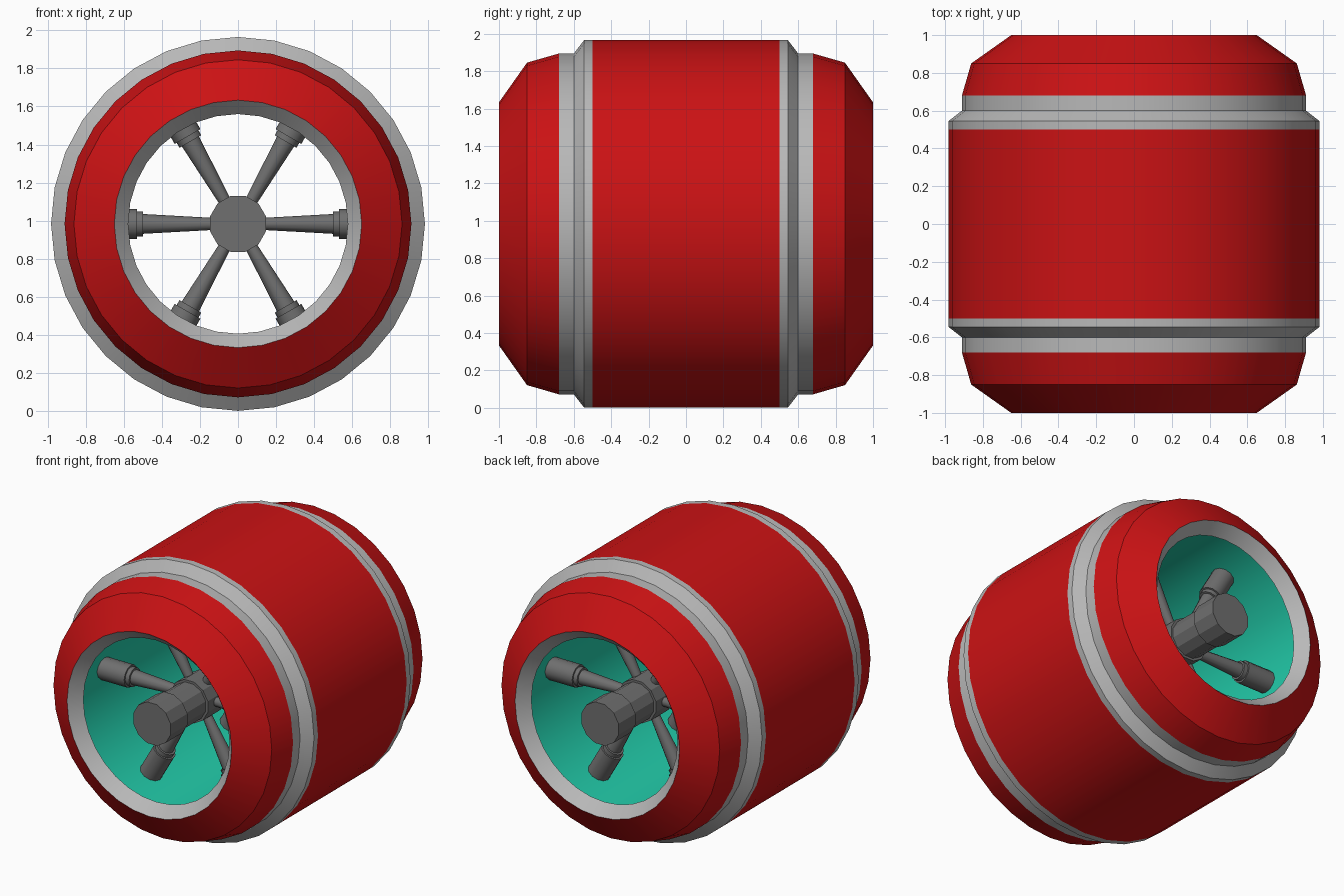
import bpy, bmesh, math
from mathutils import Matrix, Vector

if "Cube" in bpy.data.objects:
    bpy.data.objects.remove(bpy.data.objects["Cube"])

CZ = 0.983  # height of the drum axis


def mat(name, rgb):
    m = bpy.data.materials.new(name)
    m.diffuse_color = (*rgb, 1)
    m.use_nodes = True
    m.node_tree.nodes["Principled BSDF"].inputs["Base Color"].default_value = m.diffuse_color
    return m


RED = mat("red_paint", (0.6, 0.006, 0.007))
SILVER = mat("light_grey_metal", (0.48, 0.48, 0.48))
TEAL = mat("teal_lining", (0.016, 0.6, 0.4))
DARK = mat("dark_grey_metal", (0.16, 0.16, 0.16))


def lathe(name, profile, slots, mats, sides, frame, closed=False, smooth=None, offset=0.0):
    """Revolve (axial, radius) points about local y; slots holds a material per segment."""
    bm = bmesh.new()
    rings = []
    for y, r in profile:
        rings.append([bm.verts.new((r * math.cos(a), y, r * math.sin(a)))
                      for a in ((k + offset) * 2 * math.pi / sides for k in range(sides))])
    n = len(rings)
    for i in range(n if closed else n - 1):
        a, b = rings[i], rings[(i + 1) % n]
        for k in range(sides):
            j = (k + 1) % sides
            f = bm.faces.new((a[k], a[j], b[j], b[k]))
            f.material_index = slots[i]
    if not closed:
        bm.faces.new(rings[0])
        bm.faces.new(rings[-1])
    bmesh.ops.recalc_face_normals(bm, faces=bm.faces)
    me = bpy.data.meshes.new(name)
    bm.to_mesh(me)
    bm.free()
    ob = bpy.data.objects.new(name, me)
    ob.matrix_world = frame
    bpy.context.collection.objects.link(ob)
    for m in mats:
        me.materials.append(m)
    if smooth:
        bpy.ops.object.select_all(action='DESELECT')
        ob.select_set(True)
        bpy.context.view_layer.objects.active = ob
        bpy.ops.object.shade_smooth_by_angle(angle=math.radians(smooth))
    return ob


axis = Matrix.Translation((0, 0, CZ))

# Hollow drum: outer shell, sloped grey rims and teal lining
half = [(0.92, 0.577), (1.0, 0.65), (0.85, 0.862), (0.68, 0.911),
        (0.60, 0.911), (0.545, 0.982), (0.50, 0.982)]
half_slots = [1, 0, 0, 1, 1, 1]
lining = [(-0.80, 0.745), (0.80, 0.745)]
profile = half + [(-y, r) for y, r in reversed(half)] + lining
slots = half_slots + [0] + half_slots[::-1] + [2, 2, 2]
lathe("drum_shell", profile, slots, [RED, SILVER, TEAL], 32, axis, closed=True, smooth=14)

# Central axle with end caps and spoke collars
end = [(0.97, 0.152), (0.78, 0.152), (0.78, 0.135), (0.55, 0.135),
       (0.55, 0.152), (0.35, 0.152), (0.35, 0.12)]
axle = end + [(-y, r) for y, r in reversed(end)]
lathe("axle", axle, [0] * len(axle), [DARK], 12, axis, offset=0.5)

# Two wheels of six flared spokes, each ending in a socket on the lining
spoke = [(0.10, 0.03), (0.50, 0.052), (0.50, 0.066), (0.53, 0.066),
         (0.53, 0.078), (0.76, 0.078)]
for side, y in (("front", -0.45), ("back", 0.45)):
    for k in range(6):
        a = k * math.pi / 3
        turn = Vector((math.cos(a), 0, math.sin(a))).to_track_quat('Y', 'Z').to_matrix().to_4x4()
        lathe(f"{side}_spoke_{k + 1}", spoke, [0] * 5, [DARK], 12,
              Matrix.Translation((0, y, CZ)) @ turn, smooth=35)
